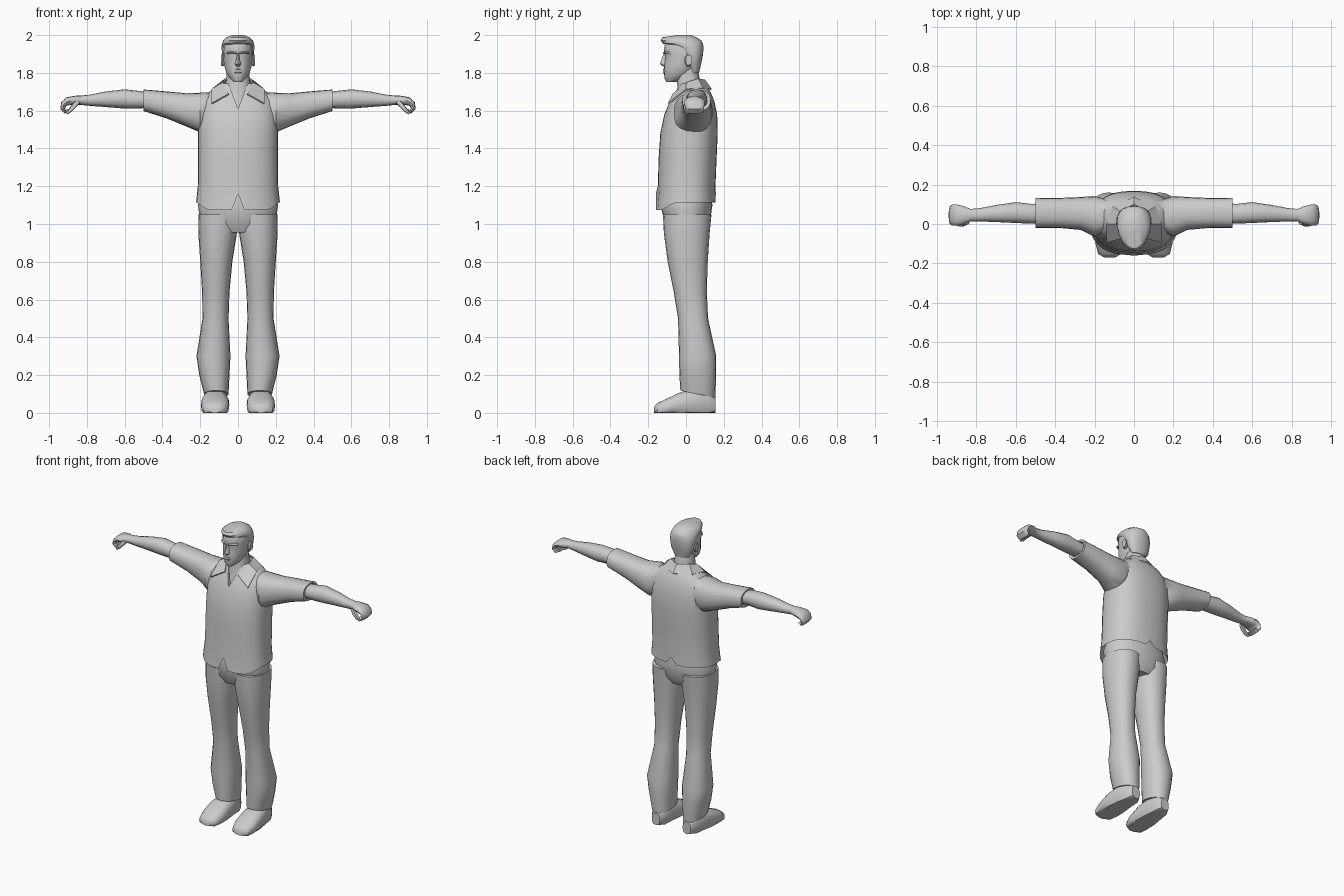
import bpy, bmesh, math
from mathutils import Vector


def make(name, verts, faces, mirror=False, thick=0):
    bm = bmesh.new()
    vs = [bm.verts.new(v) for v in verts]
    for f in faces:
        bm.faces.new([vs[i] for i in f])
    bmesh.ops.recalc_face_normals(bm, faces=bm.faces)
    me = bpy.data.meshes.new(name)
    bm.to_mesh(me)
    bm.free()
    ob = bpy.data.objects.new(name, me)
    bpy.context.collection.objects.link(ob)
    if thick:
        ob.modifiers.new("thick", 'SOLIDIFY').thickness = thick
    if mirror:
        ob.modifiers.new("mirror", 'MIRROR')
    return finish(ob)


def finish(ob):
    bpy.ops.object.select_all(action='DESELECT')
    bpy.context.view_layer.objects.active = ob
    ob.select_set(True)
    for m in list(ob.modifiers):
        bpy.ops.object.modifier_apply(modifier=m.name)
    bpy.ops.object.shade_smooth_by_angle(angle=math.radians(42))
    return ob


def boolean(a, b, op):
    m = a.modifiers.new("bool", 'BOOLEAN')
    m.operation, m.object, m.solver = op, b, 'EXACT'
    finish(a)
    bpy.data.objects.remove(b)


def oval(n, p):
    out = []
    for i in range(n):
        t = 2 * math.pi * i / n
        c, s = math.cos(t), math.sin(t)
        out.append((math.copysign(abs(c) ** (2 / p), c), math.copysign(abs(s) ** (2 / p), s)))
    return out


def skin(name, rings, mirror=False):
    n = len(rings[0])
    faces = [list(range(n)), list(range((len(rings) - 1) * n, len(rings) * n))]
    for k in range(len(rings) - 1):
        for i in range(n):
            j = (i + 1) % n
            faces.append([k * n + i, k * n + j, k * n + n + j, k * n + n + i])
    return make(name, [v for r in rings for v in r], faces, mirror)


def loft(name, axis, rows, n=16, p=2.2, mirror=False, fn=None):
    """rows: position on axis, then min/max on the two other axes"""
    a = 'xyz'.index(axis)
    rings = []
    for k, (t, a0, a1, b0, b1) in enumerate(rows):
        ring = []
        for c, s in oval(n, p):
            v = [(a0 + a1) / 2 + c * (a1 - a0) / 2, (b0 + b1) / 2 + s * (b1 - b0) / 2]
            v.insert(a, t)
            ring.append(fn(k, *v) if fn else v)
        rings.append(ring)
    return skin(name, rings, mirror)


def tube(name, rows, n=12, p=2.3):
    """bent limb in the xz plane: x, y, z, half width in y, half thickness"""
    side, rings = Vector((0, 1, 0)), []
    pts = [Vector(r[:3]) for r in rows]
    for k, r in enumerate(rows):
        t = pts[min(k + 1, len(rows) - 1)] - pts[max(k - 1, 0)]
        nrm = t.cross(side).normalized()
        rings.append([pts[k] + side * c * r[3] + nrm * s * r[4] for c, s in oval(n, p)])
    return skin(name, rings, True)


def sym(rows):
    return [(z, -w, w, y0, y1) for z, w, y0, y1 in rows]


# shirt body with dipped hem and centre slits
def hem(k, x, y, z):
    if k == 1:
        if y < -0.06:
            z -= 0.042 * min(1, (-0.06 - y) / 0.07)
        if abs(x) < 0.01:
            z = 1.16
        elif abs(x) < 0.07:
            x *= 0.6
    return (x, y, z)


shirt = loft("shirt", 'z', sym([
    (1.185, .19, -.12, .125), (1.115, .222, -.16, .158), (1.2, .213, -.149, .156),
    (1.35, .212, -.145, .162), (1.48, .212, -.136, .168), (1.58, .21, -.115, .165),
    (1.65, .195, -.085, .15), (1.70, .15, -.055, .13), (1.745, .085, -.03, .1)]),
    n=32, p=2.4, fn=hem)
sleeves = loft("sleeves", 'x', [
    (.08, -.01, .11, 1.53, 1.70), (.2, -.065, .142, 1.485, 1.695), (.27, -.03, .137, 1.515, 1.692),
    (.38, -.02, .132, 1.56, 1.702), (.5, -.02, .131, 1.598, 1.712),
    (.497, 0, .112, 1.612, 1.70), (.47, 0, .11, 1.615, 1.697)], n=20, p=2.4, mirror=True)
boolean(shirt, sleeves, 'UNION')

# open neckline
cut = make("neckline_cutter",
           [(x, y, z) for y in (-.3, 0) for x, z in ((-.065, 1.78), (.065, 1.78), (0, 1.61))],
           [(0, 1, 2), (3, 4, 5), (0, 1, 4, 3), (1, 2, 5, 4), (2, 0, 3, 5)])
boolean(shirt, cut, 'DIFFERENCE')

# collar
inner = [(0, .10, 1.765), (.07, .065, 1.77), (.08, 0, 1.75), (.05, -.07, 1.69)]
outer = [(0, .137, 1.715), (.11, .09, 1.72), (.14, 0, 1.715), (.14, -.095, 1.64)]
make("collar", inner + outer, [(i, i + 1, i + 5, i + 4) for i in range(3)], True, .008)

# trousers
trousers = loft("trousers", 'z', sym([
    (.955, .1, -.09, .1), (1.0, .2, -.112, .125), (1.1, .212, -.135, .14), (1.2, .185, -.11, .12)]), n=24)
legs = loft("trouser_legs", 'z', [
    (.1, .05, .18, -.03, .155), (.2, .045, .205, -.035, .16), (.3, .04, .22, -.037, .16),
    (.5, .05, .188, -.042, .117), (.64, .045, .19, -.065, .11), (.8, .03, .2, -.097, .115),
    (.95, .006, .21, -.117, .125), (1.05, .004, .208, -.122, .135)], n=20, mirror=True,
    fn=lambda k, x, y, z: (x, y, z - .2 * (y - .06) if k == 0 else z))
boolean(trousers, legs, 'UNION')

# shoes, flattened underneath
loft("shoes", 'y', [
    (-.17, .095, .15, 0, .03), (-.152, .065, .182, -.02, .052), (-.1, .047, .195, -.02, .077),
    (-.03, .046, .195, -.02, .11), (.05, .055, .182, -.02, .13), (.12, .062, .168, -.02, .12),
    (.157, .085, .145, 0, .08)], n=18, p=2.5, mirror=True,
    fn=lambda k, x, y, z: (x, y, max(z, 0)))

# bare arms running into curled hands
tube("arms", [
    (.46, .055, 1.655, .05, .04), (.52, .052, 1.658, .05, .046), (.6, .058, 1.662, .053, .051),
    (.7, .053, 1.66, .043, .041), (.78, .047, 1.655, .034, .03), (.83, .045, 1.655, .031, .025),
    (.86, .045, 1.655, .045, .024), (.9, .045, 1.65, .054, .022), (.922, .045, 1.635, .053, .017),
    (.928, .045, 1.612, .05, .013), (.915, .045, 1.594, .045, .01), (.895, .045, 1.602, .04, .008)])
tube("thumbs", [(.845, .01, 1.65, .013, .014), (.868, 0, 1.625, .014, .013),
                (.89, 0, 1.6, .012, .011), (.908, .005, 1.585, .006, .006)], n=8)

# neck and upper chest
loft("neck", 'z', sym([
    (1.56, .07, -.085, .06), (1.65, .075, -.07, .08), (1.72, .07, -.045, .085),
    (1.79, .06, -.05, .068), (1.84, .055, -.04, .06)]))

# head, narrowing to the face
def taper(k, x, y, z):
    return (x * (1 - .18 * max(0, -y - .03) / .09), y, z)


loft("head", 'z', sym([
    (1.752, .025, -.105, -.05), (1.77, .045, -.114, -.01), (1.80, .064, -.116, .03),
    (1.84, .073, -.117, .065), (1.885, .079, -.11, .083), (1.91, .08, -.118, .086),
    (1.95, .079, -.112, .085), (1.98, .06, -.09, .06), (1.993, .03, -.05, .03)]),
    n=20, p=2.3, fn=taper)

# hair swept up at the front
loft("hair", 'z', sym([
    (1.8, .05, .02, .069), (1.85, .076, .0, .081), (1.9, .085, -.025, .091),
    (1.94, .087, -.07, .092), (1.955, .085, -.122, .09), (1.972, .079, -.135, .08),
    (1.988, .062, -.125, .055), (2.0, .03, -.045, .03)]), n=20, fn=taper)

# facial features
loft("nose", 'z', sym([
    (1.835, .013, -.122, -.08), (1.848, .017, -.139, -.08), (1.87, .01, -.13, -.08),
    (1.905, .007, -.117, -.08)]), n=8)
loft("lips", 'z', sym([
    (1.797, .016, -.118, -.08), (1.805, .024, -.123, -.08), (1.811, .026, -.119, -.08),
    (1.817, .022, -.123, -.08), (1.823, .01, -.119, -.08)]), n=10)
loft("brows", 'x', [(.008, -.122, -.09, 1.899, 1.911), (.035, -.12, -.08, 1.903, 1.916),
                    (.058, -.098, -.07, 1.9, 1.91)], n=8, mirror=True)
loft("ears", 'x', [(.068, -.005, .02, 1.84, 1.885), (.083, -.008, .03, 1.833, 1.897),
                   (.091, -.002, .032, 1.84, 1.897)], n=10, mirror=True)
